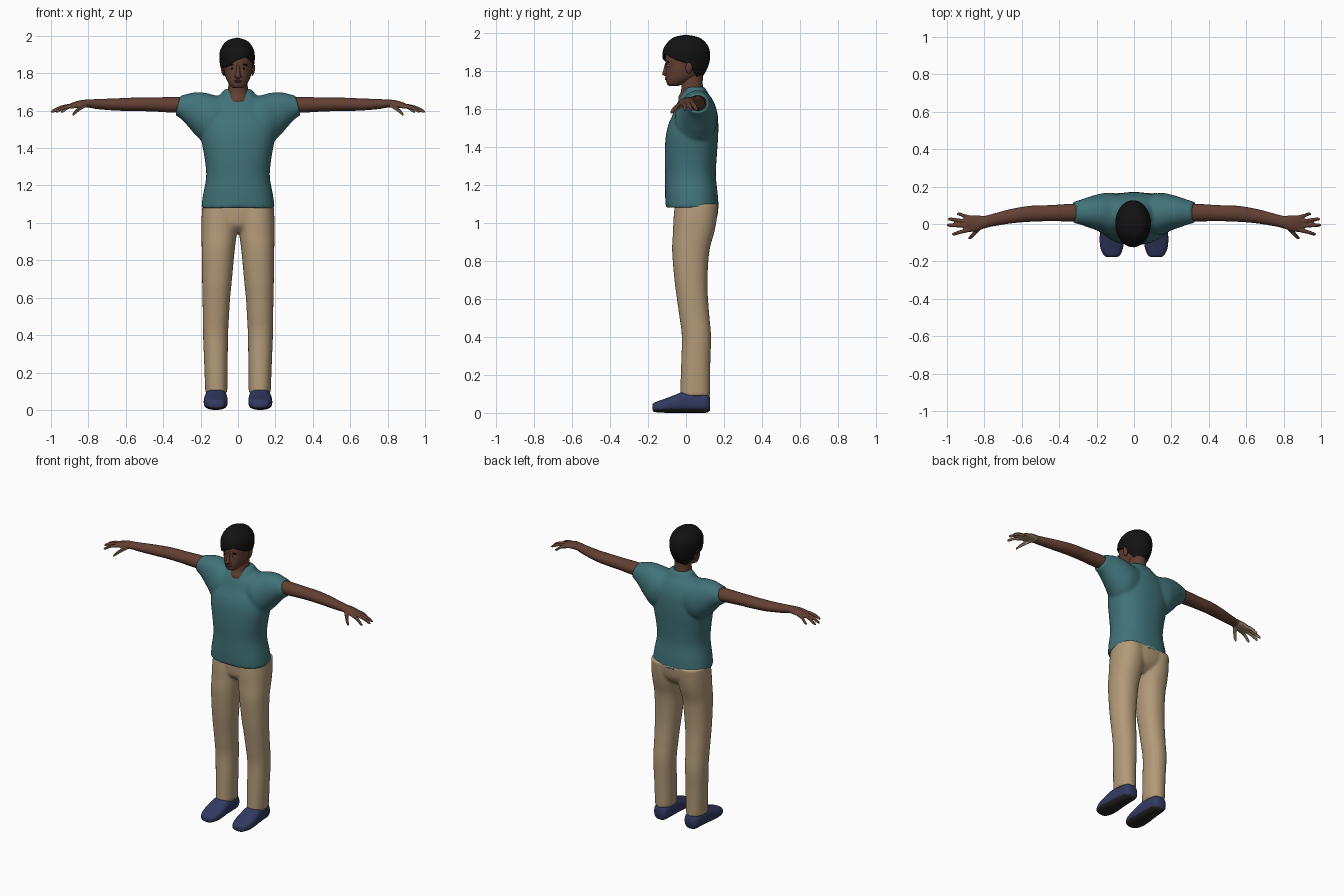
import bpy, bmesh, math
from mathutils import Matrix, Vector

if "Cube" in bpy.data.objects:
    bpy.data.objects.remove(bpy.data.objects["Cube"])


def material(name, rgb):
    m = bpy.data.materials.new(name)
    m.diffuse_color = (*rgb, 1)
    m.use_nodes = True
    m.node_tree.nodes["Principled BSDF"].inputs["Base Color"].default_value = m.diffuse_color
    return m


SKIN = material("dark skin", (0.125, 0.05, 0.032))
PALM = material("pale palm", (0.36, 0.25, 0.15))
SHIRT = material("teal cloth", (0.052, 0.17, 0.19))
PANTS = material("khaki cloth", (0.45, 0.325, 0.19))
SHOE = material("navy shoe", (0.032, 0.042, 0.12))
BLACK = material("black hair", (0.006, 0.006, 0.006))
SOLE = material("dark sole", (0.02, 0.018, 0.016))
WHITE = material("eye white", (0.55, 0.5, 0.45))
LIP = material("lip", (0.11, 0.035, 0.028))


def smooth_keys(keys, steps):
    """Catmull-Rom interpolation of equal-length tuples."""
    out = []
    for i in range(len(keys) - 1):
        p = [keys[max(0, min(len(keys) - 1, i + d))] for d in (-1, 0, 1, 2)]
        for s in range(steps):
            t = s / steps
            out.append(tuple(0.5 * (2 * b + (c - a) * t + (2 * a - 5 * b + 4 * c - d) * t * t
                                    + (3 * b - a - 3 * c + d) * t ** 3)
                             for a, b, c, d in zip(*p)))
    return out + [tuple(keys[-1])]


def lookup(keys, t):
    """Linear interpolation of rows by their first value."""
    for a, b in zip(keys, keys[1:]):
        if t <= b[0]:
            f = max(0, (t - a[0]) / (b[0] - a[0] + 1e-9))
            return [p + (q - p) * f for p, q in zip(a, b)]
    return list(keys[-1])


def loft(bm, axis, keys, n=32, e=2.0, steps=5, side=1, lean=0):
    """Closed tube of superellipse sections (t, c0, c1, r0, r1) along an axis."""
    rings = []
    for t, c0, c1, r0, r1 in smooth_keys(keys, steps):
        ring = []
        for k in range(n):
            a = 2 * math.pi * k / n
            c, s = math.cos(a), math.sin(a)
            u = math.copysign(abs(c) ** (2 / e), c) * r0
            v = math.copysign(abs(s) ** (2 / e), s) * r1
            tt = t - lean * v
            co = {"z": (c0 + u, c1 + v, tt), "x": (tt, c0 + u, c1 + v), "y": (c0 + u, tt, c1 + v)}[axis]
            ring.append(bm.verts.new((co[0] * side, co[1], co[2])))
        rings.append(ring)
    faces = [bm.faces.new(rings[0]), bm.faces.new(rings[-1][::-1])]
    for r, q in zip(rings, rings[1:]):
        for k in range(n):
            faces.append(bm.faces.new((r[k], q[k], q[(k + 1) % n], r[(k + 1) % n])))
    bmesh.ops.recalc_face_normals(bm, faces=faces)


def ball(bm, centre, radii, turn=0):
    m = Matrix.Translation(centre) @ Matrix.Rotation(turn, 4, "Y") @ Matrix.Diagonal((*radii, 1))
    bmesh.ops.create_uvsphere(bm, u_segments=20, v_segments=12, radius=1, matrix=m)


def finish(name, bm, mats, voxel=0, relax=0, rule=None, mirror=False):
    me = bpy.data.meshes.new(name)
    bm.to_mesh(me)
    bm.free()
    for m in mats:
        me.materials.append(m)
    ob = bpy.data.objects.new(name, me)
    bpy.context.collection.objects.link(ob)
    if voxel:  # fuse overlapping volumes into one skin
        r = ob.modifiers.new("fuse", "REMESH")
        r.mode, r.voxel_size, r.use_smooth_shade = "VOXEL", voxel, True
        s = ob.modifiers.new("relax", "SMOOTH")
        s.iterations, s.factor = relax, 0.5
        dg = bpy.context.evaluated_depsgraph_get()
        baked = bpy.data.meshes.new_from_object(ob.evaluated_get(dg))
        ob.modifiers.clear()
        ob.data = baked
        if not baked.materials:
            for m in mats:
                baked.materials.append(m)
    for p in ob.data.polygons:
        p.use_smooth = True
        p.material_index = rule(p) if rule else 0
    if mirror:
        ob.modifiers.new("mirror", "MIRROR").use_mirror_merge = False
    return ob


def span(rows):
    """Rows of (z, half width, front y, back y) to loft sections."""
    return [(z, 0, (f + b) / 2, w, (b - f) / 2) for z, w, f, b in rows]


# Shirt: torso and two sleeves fused
bm = bmesh.new()
loft(bm, "z", span([(1.08, .197, -.107, .172), (1.15, .187, -.11, .167), (1.25, .17, -.11, .157),
                    (1.35, .179, -.112, .162), (1.45, .196, -.107, .169), (1.52, .19, -.092, .17),
                    (1.58, .165, -.065, .165), (1.64, .13, -.042, .145), (1.68, .1, -.018, .118),
                    (1.715, .072, 0, .098)]), n=48, e=2.3)
for s in (1, -1):
    loft(bm, "x", [(.04, .055, 1.545, .095, .135), (.14, .054, 1.552, .112, .128),
                   (.2, .062, 1.583, .095, .112), (.25, .063, 1.61, .079, .088),
                   (.29, .063, 1.623, .065, .066), (.322, .062, 1.628, .058, .052)],
         side=s, e=2.1, lean=.25)
finish("shirt", bm, [SHIRT], .009, 4)

# Trousers: pelvis and two legs fused
bm = bmesh.new()
loft(bm, "z", [(.95, 0, .04, .06, .06), (.985, 0, .045, .125, .098), (1.03, 0, .052, .17, .112),
               (1.1, 0, .055, .188, .117)], n=48, e=2.3)
for s in (1, -1):
    loft(bm, "z", [(.09, .116, .048, .059, .079), (.25, .118, .051, .063, .077), (.4, .12, .055, .067, .077),
                   (.5, .118, .045, .07, .079), (.6, .116, .034, .074, .082), (.7, .112, .026, .08, .087),
                   (.85, .106, .025, .088, .098), (.95, .1, .04, .095, .109), (1.02, .097, .048, .098, .114),
                   (1.1, .1, .055, .09, .114)], side=s, e=2.2)
finish("trousers", bm, [PANTS], .009, 4)

# Arms, hands and fingers, with pale palms
bm = bmesh.new()
loft(bm, "x", [(.25, .064, 1.63, .046, .04), (.34, .061, 1.631, .047, .042), (.45, .058, 1.633, .043, .038),
               (.55, .055, 1.634, .043, .036), (.65, .043, 1.633, .039, .033), (.75, .022, 1.635, .034, .027),
               (.8, .01, 1.638, .034, .022), (.84, .005, 1.636, .042, .02), (.875, .002, 1.63, .045, .017),
               (.905, .001, 1.622, .04, .012)], n=28)
fingers = [((.88, -.031), (.972, -.053)), ((.88, -.01), (.998, -.006)),
           ((.88, .012), (.993, .026)), ((.87, .033), (.945, .053))]
for (x0, y0), (x1, y1) in fingers:
    xm, ym = (x0 + x1) / 2, (y0 + y1) / 2
    loft(bm, "x", [(x0, y0, 1.628, .012, .012), (xm, ym, 1.619, .011, .011),
                   (x1 - .012, y1, 1.6, .0095, .01), (x1 + .002, y1, 1.592, .005, .006)], n=12)
loft(bm, "x", [(.82, -.01, 1.63, .02, .015), (.848, -.042, 1.612, .018, .014),
               (.87, -.066, 1.592, .014, .012), (.885, -.076, 1.577, .007, .007)], n=12)
finish("arm", bm, [SKIN, PALM], .005, 2, mirror=True,
       rule=lambda p: int(p.center.x > .81 and p.normal.z < -.2))

# Shoes with dark soles
bm = bmesh.new()
loft(bm, "y", [(-.177, .118, .028, .026, .014), (-.165, .118, .03, .045, .025), (-.12, .119, .036, .062, .035),
               (-.06, .119, .047, .064, .047), (-.01, .118, .056, .06, .056), (.06, .116, .056, .054, .056),
               (.108, .115, .052, .048, .051), (.126, .115, .048, .032, .036)], n=36, e=2.5)
finish("shoe", bm, [SHOE, SOLE], mirror=True,
       rule=lambda p: int(p.normal.z < -.5 and p.center.z < .025))

# Neck and head
bm = bmesh.new()
loft(bm, "z", span([(1.62, .07, -.035, .11), (1.66, .062, -.04, .1), (1.69, .057, -.027, .093),
                    (1.73, .052, -.025, .088), (1.8, .052, -.03, .09)]))
finish("neck", bm, [SKIN])
bm = bmesh.new()
loft(bm, "z", span([(1.72, .02, -.086, -.045), (1.728, .036, -.098, -.02), (1.745, .05, -.104, .02),
                    (1.77, .063, -.107, .065), (1.8, .072, -.106, .09), (1.83, .077, -.105, .105),
                    (1.87, .079, -.109, .112), (1.92, .075, -.1, .105), (1.955, .055, -.07, .075),
                    (1.97, .03, -.04, .045)]), n=40, e=2.15)
# nose bridge, tip and nostrils
loft(bm, "z", [(1.773, 0, -.1, .013, .012), (1.782, 0, -.105, .016, .02), (1.8, 0, -.103, .012, .017),
               (1.84, 0, -.1, .009, .01)], n=16)
for s in (1, -1):
    ball(bm, (s * .013, -.105, 1.783), (.008, .01, .007))
    ball(bm, (s * .082, .015, 1.815), (.008, .018, .03), s * .2)
finish("head", bm, [SKIN])

# Facial details
bm = bmesh.new()
ball(bm, (.032, -.091, 1.826), (.013, .009, .006))
finish("eye", bm, [WHITE], mirror=True)
bm = bmesh.new()
ball(bm, (.032, -.096, 1.826), (.0055, .006, .0055))
ball(bm, (.034, -.094, 1.846), (.018, .009, .004), .1)
finish("pupil_and_brow", bm, [BLACK], mirror=True)
bm = bmesh.new()
ball(bm, (0, -.102, 1.762), (.023, .009, .004))
ball(bm, (0, -.101, 1.755), (.019, .01, .0045))
finish("lips", bm, [LIP])

# Hair: shell around the skull with a swept fringe as its lower edge
profile = smooth_keys([(1.74, .058, -.1, .07), (1.77, .07, -.108, .088), (1.8, .08, -.113, .106),
                       (1.84, .09, -.118, .122), (1.88, .095, -.124, .127), (1.92, .091, -.117, .121),
                       (1.955, .073, -.092, .098), (1.978, .046, -.06, .062), (1.99, .002, -.003, .003)], 8)
edge = [(0, 1.84), (20, 1.8), (45, 1.765), (70, 1.75), (110, 1.75), (135, 1.765), (160, 1.8), (180, 1.83),
        (225, 1.832), (245, 1.848), (270, 1.87), (300, 1.888), (320, 1.872), (335, 1.857), (360, 1.84)]
bm = bmesh.new()
N, M = 72, 26
grid = []
for i in range(N):
    deg = 360 * i / N
    low = lookup(edge, deg)[1]
    c, s = math.cos(math.radians(deg)), math.sin(math.radians(deg))
    column = []
    for j in range(M + 1):
        z = low + (1.99 - low) * math.sin(math.pi / 2 * j / M)
        _, w, f, b = lookup(profile, z)
        column.append(bm.verts.new(((w * c - .005), (f + b) / 2 + (b - f) / 2 * s, z)))
    grid.append(column)
for i in range(N):
    a, b = grid[i], grid[(i + 1) % N]
    for j in range(M):
        bm.faces.new((a[j], b[j], b[j + 1], a[j + 1]))
bm.faces.new([col[-1] for col in grid])
hair = finish("hair", bm, [BLACK])
solid = hair.modifiers.new("thickness", "SOLIDIFY")
solid.thickness, solid.offset = .012, -1
